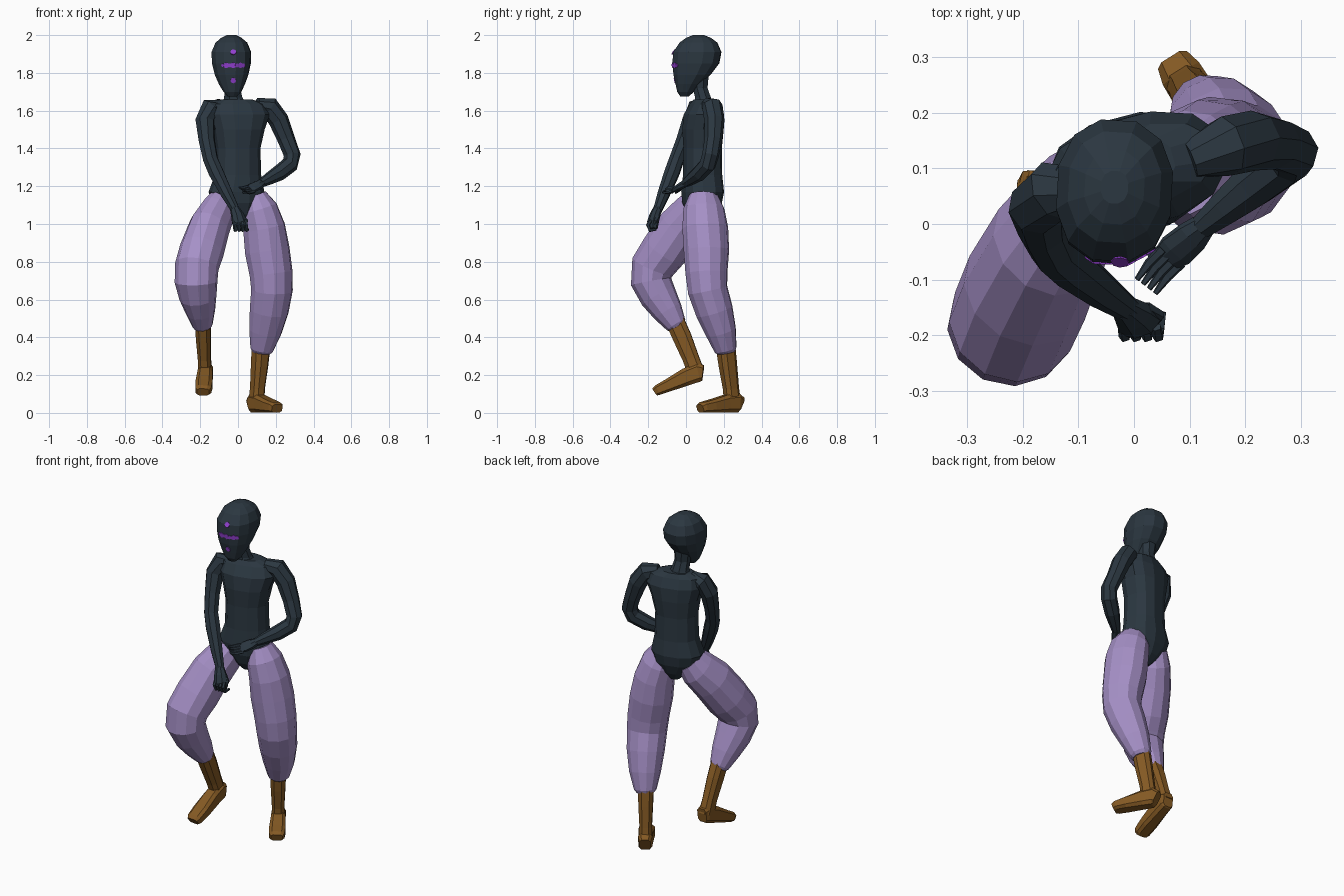
import bpy, bmesh, math
from mathutils import Vector, Matrix
from mathutils.bvhtree import BVHTree


def material(name, rgb):
    m = bpy.data.materials.new(name)
    m.diffuse_color = (*rgb, 1)
    return m


DARK = material("dark_slate", (0.024, 0.038, 0.052))
LILAC = material("lilac_cloth", (0.38, 0.28, 0.57))
BROWN = material("brown_leather", (0.23, 0.10, 0.017))
VIOLET = material("violet_mark", (0.28, 0.05, 0.62))


def finish(name, bm, mat):
    bmesh.ops.recalc_face_normals(bm, faces=bm.faces)
    mesh = bpy.data.meshes.new(name)
    bm.to_mesh(mesh)
    bm.free()
    mesh.materials.append(mat)
    ob = bpy.data.objects.new(name, mesh)
    bpy.context.collection.objects.link(ob)
    return ob


def loft(name, mat, rows, side=(1, 0, 0), n=8, power=1.0, level=False):
    """Capped tube through rows of (x, y, z, radius_side[, radius_other])."""
    bm = bmesh.new()
    pts = [Vector(r[:3]) for r in rows]
    rings = []
    for i, r in enumerate(rows):
        a, b = pts[max(i - 1, 0)], pts[min(i + 1, len(pts) - 1)]
        t = Vector((0, 0, 1)) if level else (b - a).normalized()
        s = Vector(side)
        s = (s - t * s.dot(t)).normalized()
        u = t.cross(s)
        ring = []
        for k in range(n):
            ang = 2 * math.pi * (k + 0.5) / n
            c, d = math.cos(ang), math.sin(ang)
            c = math.copysign(abs(c) ** power, c)
            d = math.copysign(abs(d) ** power, d)
            ring.append(bm.verts.new(pts[i] + s * c * r[3] + u * d * r[-1]))
        rings.append(ring)
    for p, q in zip(rings, rings[1:]):
        for k in range(n):
            j = (k + 1) % n
            bm.faces.new((p[k], p[j], q[j], q[k]))
    bm.faces.new(rings[0])
    bm.faces.new(rings[-1])
    return finish(name, bm, mat)


# Torso, turned so that the +x shoulder sits further back
loft("torso", DARK, [
    (0.01, 0.085, 1.00, .03, .035), (0.005, 0.085, 1.05, .075, .075),
    (-0.005, 0.085, 1.11, .130, .100), (-0.008, 0.088, 1.17, .148, .108),
    (0.0, 0.088, 1.26, .122, .100), (0.0, 0.088, 1.40, .118, .098),
    (0.003, 0.09, 1.50, .138, .105), (0.005, 0.095, 1.58, .165, .100),
    (0.0, 0.10, 1.635, .150, .072), (-0.01, 0.10, 1.66, .085, .055)],
    side=(0.96, 0.25, 0), n=12, power=0.85, level=True)
loft("neck", DARK, [(-0.02, 0.095, 1.62, .075, .055), (-0.025, 0.09, 1.67, .052, .045),
                    (-0.03, 0.075, 1.72, .045, .042), (-0.033, 0.075, 1.80, .055, .05)],
     level=True)

# Head
head = loft("head", DARK, [
    (-0.03, -0.008, 1.675, .025, .022), (-0.03, -0.002, 1.70, .048, .045),
    (-0.032, 0.012, 1.74, .070, .068), (-0.034, 0.032, 1.79, .090, .100),
    (-0.035, 0.052, 1.85, .104, .126), (-0.035, 0.060, 1.91, .106, .130),
    (-0.035, 0.066, 1.96, .085, .102), (-0.035, 0.066, 1.985, .055, .068),
    (-0.035, 0.066, 2.00, .025, .030)],
    side=(1, -0.06, 0), n=12, power=0.88, level=True)

# Face marks: thin plates laid on the head surface
tree = BVHTree.FromPolygons([v.co for v in head.data.vertices],
                            [p.vertices for p in head.data.polygons])
marks = [(-0.025, 1.91, .016), (-0.025, 1.76, .015), (-0.08, 1.84, .009)]
marks += [(-0.062 + 0.0185 * i, 1.84, .015 - .004 * (i % 2)) for i in range(5)]
marks += [(0.028, 1.84, .011)]
bm = bmesh.new()
for x, z, r in marks:
    hit, normal, _, _ = tree.ray_cast(Vector((x, -1, z)), Vector((0, 1, 0)))
    if hit is None:
        continue
    if normal.y > 0:
        normal = -normal
    rot = normal.to_track_quat('Z', 'Y').to_matrix().to_4x4()
    bmesh.ops.create_cone(bm, cap_ends=True, segments=8, radius1=r, radius2=r,
                          depth=0.006, matrix=Matrix.Translation(hit) @ rot)
finish("face_marks", bm, VIOLET)

# Arms: one hanging forward to the middle, one bent across the waist
ARM_A, ARM_B = (0.8, 0.6, 0), (0.5, -0.85, 0)
loft("lowered_arm", DARK, [
    (-0.09, 0.075, 1.63, .035), (-0.145, 0.06, 1.615, .055), (-0.175, 0.03, 1.545, .052),
    (-0.165, -0.01, 1.44, .044), (-0.145, -0.05, 1.34, .041), (-0.115, -0.075, 1.27, .042),
    (-0.06, -0.118, 1.16, .034), (-0.012, -0.152, 1.07, .024)], side=ARM_A)
loft("bent_arm", DARK, [
    (0.10, 0.115, 1.635, .035), (0.165, 0.14, 1.62, .055), (0.215, 0.15, 1.55, .054),
    (0.255, 0.145, 1.45, .047), (0.287, 0.13, 1.365, .045), (0.275, 0.115, 1.315, .045),
    (0.215, 0.07, 1.268, .042), (0.165, 0.03, 1.24, .033), (0.122, -0.005, 1.215, .023)],
    side=ARM_B)

# Hands: a loose fist and an open hand
loft("fist", DARK, [(-0.02, -0.148, 1.085, .024), (-0.002, -0.165, 1.045, .036, .028),
                    (0.008, -0.175, 1.01, .042, .030), (0.014, -0.175, 0.975, .034, .024)],
     side=(1, 0.3, 0))
loft("open_palm", DARK, [(0.128, 0, 1.217, .022), (0.105, -0.022, 1.205, .032, .020),
                         (0.075, -0.048, 1.19, .036, .016), (0.06, -0.06, 1.183, .03, .012)],
     side=(0.6, -0.7, -0.4))
for i in range(4):
    x = -0.02 + 0.02 * i
    loft("fist_finger_%d" % (i + 1), DARK, [
        (x, -0.185, 1.02, .009), (x + .003, -0.202, 0.995, .011),
        (x + .006, -0.19, 0.966, .010), (x + .012, -0.158, 0.972, .007)], n=5)
    a = Vector((0.052, -0.045, 1.198)).lerp(Vector((0.085, -0.07, 1.172)), i / 3)
    loft("open_finger_%d" % (i + 1), DARK, [
        (*a, .010), (a.x - .025, a.y - .025, a.z - .006, .009),
        (a.x - .047, a.y - .055, a.z - .004, .005)], side=(0, 0, 1), n=5)
loft("fist_thumb", DARK, [(0.02, -0.15, 1.04, .012), (0.045, -0.165, 1.015, .011),
                          (0.04, -0.175, 0.995, .007)], side=(0, 1, 0), n=5)
loft("open_thumb", DARK, [(0.105, -0.03, 1.20, .012), (0.07, -0.035, 1.18, .010),
                          (0.025, -0.055, 1.165, .006)], side=(0, 0, 1), n=5)

# Baggy trouser legs: one stepping forward, one standing
loft("raised_trouser_leg", LILAC, [
    (-0.075, 0.075, 1.13, .075, .085), (-0.105, 0.04, 1.07, .092, .108),
    (-0.150, -0.03, 0.985, .108, .122), (-0.192, -0.115, 0.86, .118, .125),
    (-0.218, -0.175, 0.775, .116, .118), (-0.222, -0.185, 0.695, .114, .108),
    (-0.212, -0.145, 0.615, .100, .098), (-0.198, -0.095, 0.535, .078, .080),
    (-0.188, -0.052, 0.465, .055, .056), (-0.186, -0.045, 0.452, .044, .046)],
    side=(0.97, -0.2, 0), n=12)
loft("standing_trouser_leg", LILAC, [
    (0.085, 0.095, 1.15, .065, .080), (0.110, 0.095, 1.08, .098, .112),
    (0.138, 0.102, 0.98, .112, .124), (0.155, 0.108, 0.86, .120, .122),
    (0.175, 0.108, 0.74, .116, .112), (0.180, 0.115, 0.65, .112, .106),
    (0.165, 0.150, 0.54, .105, .100), (0.145, 0.185, 0.43, .088, .082),
    (0.126, 0.210, 0.335, .062, .060), (0.124, 0.213, 0.318, .048, .048)],
    side=(0.9, 0.4, 0), n=12)


# Boots: a tapering shaft and a wedge-shaped foot running from heel to toe
def boot(name, shaft, heel, toe, up):
    heel, toe, up = Vector(heel), Vector(toe), Vector(up).normalized()
    f = (toe - heel).normalized()
    length = (toe - heel).length
    side = f.cross(up)
    loft(name + "_shaft", BROWN, shaft, side=side, power=0.75)
    rows = []
    for t, w, h in ((0, .032, .085), (.08, .040, .105), (.33, .042, .098),
                    (.70, .047, .072), (.93, .044, .058), (1, .034, .046)):
        rows.append((*(heel + f * length * t + up * h / 2), w, h / 2))
    loft(name + "_foot", BROWN, rows, side=side, power=0.55)


boot("raised_boot",
     [(-0.187, -0.06, 0.49, .043, .052), (-0.183, -0.02, 0.40, .041, .052),
      (-0.178, 0.025, 0.29, .036, .046), (-0.175, 0.055, 0.21, .038, .046)],
     (-0.170, 0.103, 0.172), (-0.185, -0.158, 0.088), (0, -0.3, 0.95))
boot("standing_boot",
     [(0.122, 0.21, 0.35, .046, .050), (0.114, 0.222, 0.25, .042, .048),
      (0.103, 0.238, 0.13, .036, .042), (0.098, 0.245, 0.06, .038, .044)],
     (0.075, 0.285, 0.0), (0.207, 0.075, 0.0), (0, 0, 1))
